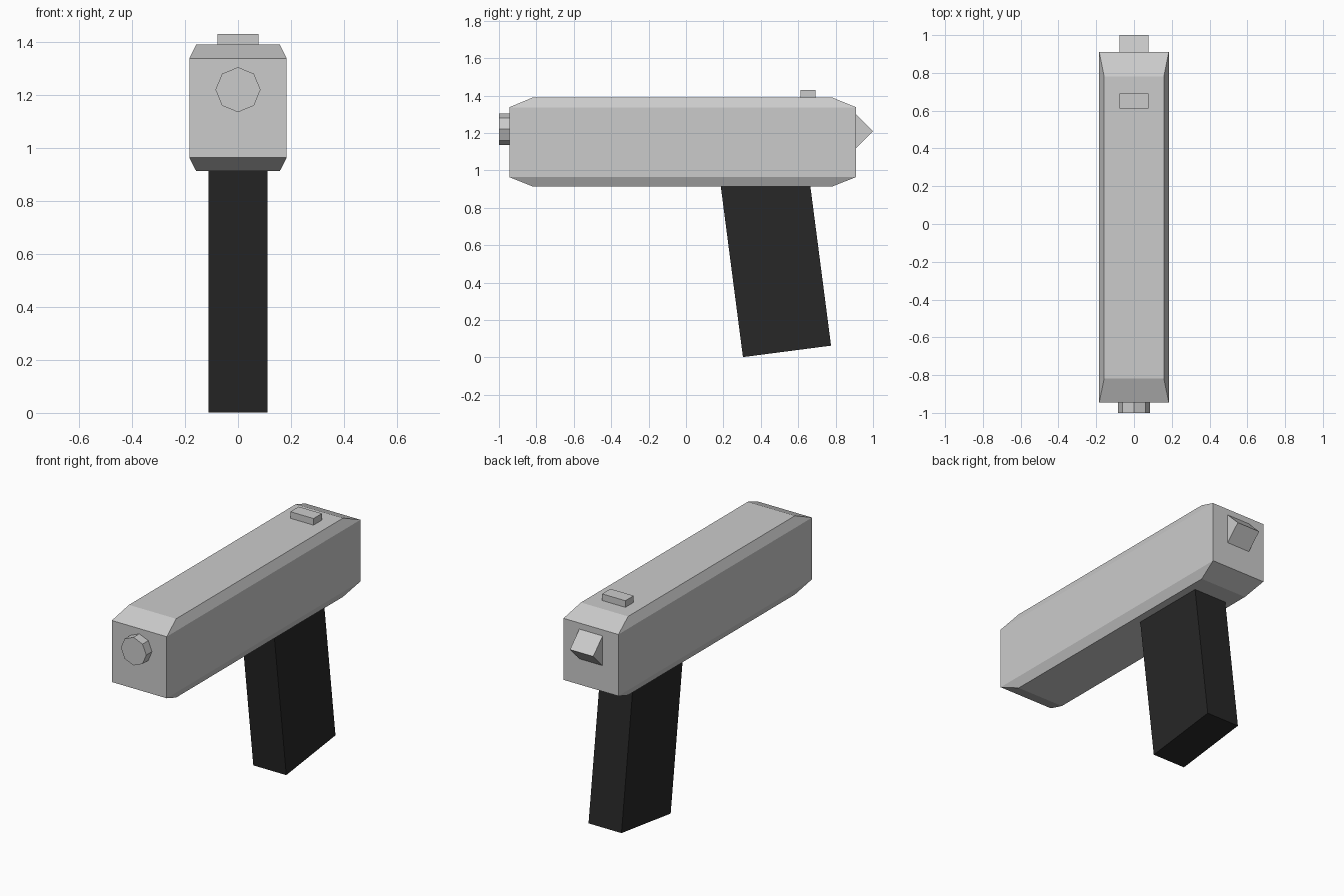
import bpy, bmesh
from math import radians, sin, cos
from mathutils import Matrix

if "Cube" in bpy.data.objects:
    bpy.data.objects.remove(bpy.data.objects["Cube"])


def add_object(name, bm, material=None):
    bmesh.ops.recalc_face_normals(bm, faces=bm.faces)
    mesh = bpy.data.meshes.new(name)
    bm.to_mesh(mesh)
    bm.free()
    obj = bpy.data.objects.new(name, mesh)
    bpy.context.collection.objects.link(obj)
    if material:
        mesh.materials.append(material)
    return obj


def box(name, center, size, tilt=0, material=None):
    bm = bmesh.new()
    matrix = (Matrix.Translation(center) @ Matrix.Rotation(radians(tilt), 4, 'X')
              @ Matrix.Diagonal((*size, 1)))
    bmesh.ops.create_cube(bm, size=1, matrix=matrix)
    return add_object(name, bm, material)


black = bpy.data.materials.new("black_grip")
black.diffuse_color = (0.02, 0.02, 0.02, 1)
black.use_nodes = True
black.node_tree.nodes["Principled BSDF"].inputs["Base Color"].default_value = black.diffuse_color

# Body: stacked rectangles, tapering at the top and bottom
bm = bmesh.new()
rings = []
for z, x, y0, y1 in [(0.913, 0.158, -0.818, 0.78), (0.964, 0.184, -0.945, 0.91),
                     (1.337, 0.184, -0.945, 0.91), (1.39, 0.158, -0.818, 0.78)]:
    rings.append([bm.verts.new(p) for p in
                  [(-x, y0, z), (x, y0, z), (x, y1, z), (-x, y1, z)]])
for low, high in zip(rings, rings[1:]):
    for i in range(4):
        j = (i + 1) % 4
        bm.faces.new((low[i], low[j], high[j], high[i]))
bm.faces.new(rings[0])
bm.faces.new(rings[-1])
add_object("body", bm)

# Muzzle: eight-sided stub
bm = bmesh.new()
bmesh.ops.create_cone(bm, cap_ends=True, segments=8, radius1=0.085, radius2=0.085, depth=0.1,
                      matrix=Matrix.Translation((0, -0.95, 1.22)) @ Matrix.Rotation(radians(90), 4, 'X'))
add_object("muzzle", bm)

# Rear hammer: square bar turned on edge, half sunk into the body
side = 0.09 * 2 ** 0.5
box("hammer", (0, 0.91, 1.21), (0.156, side, side), 45)

# Rear sight
box("rear_sight", (0, 0.652, 1.405), (0.156, 0.08, 0.05))

# Grip: leaning box, placed from the middle of its bottom edge
tilt, length = 7.4, 1.0
box("grip", (0, 0.54 - sin(radians(tilt)) * length / 2, 0.032 + cos(radians(tilt)) * length / 2),
    (0.221, 0.475, length), tilt, black)
